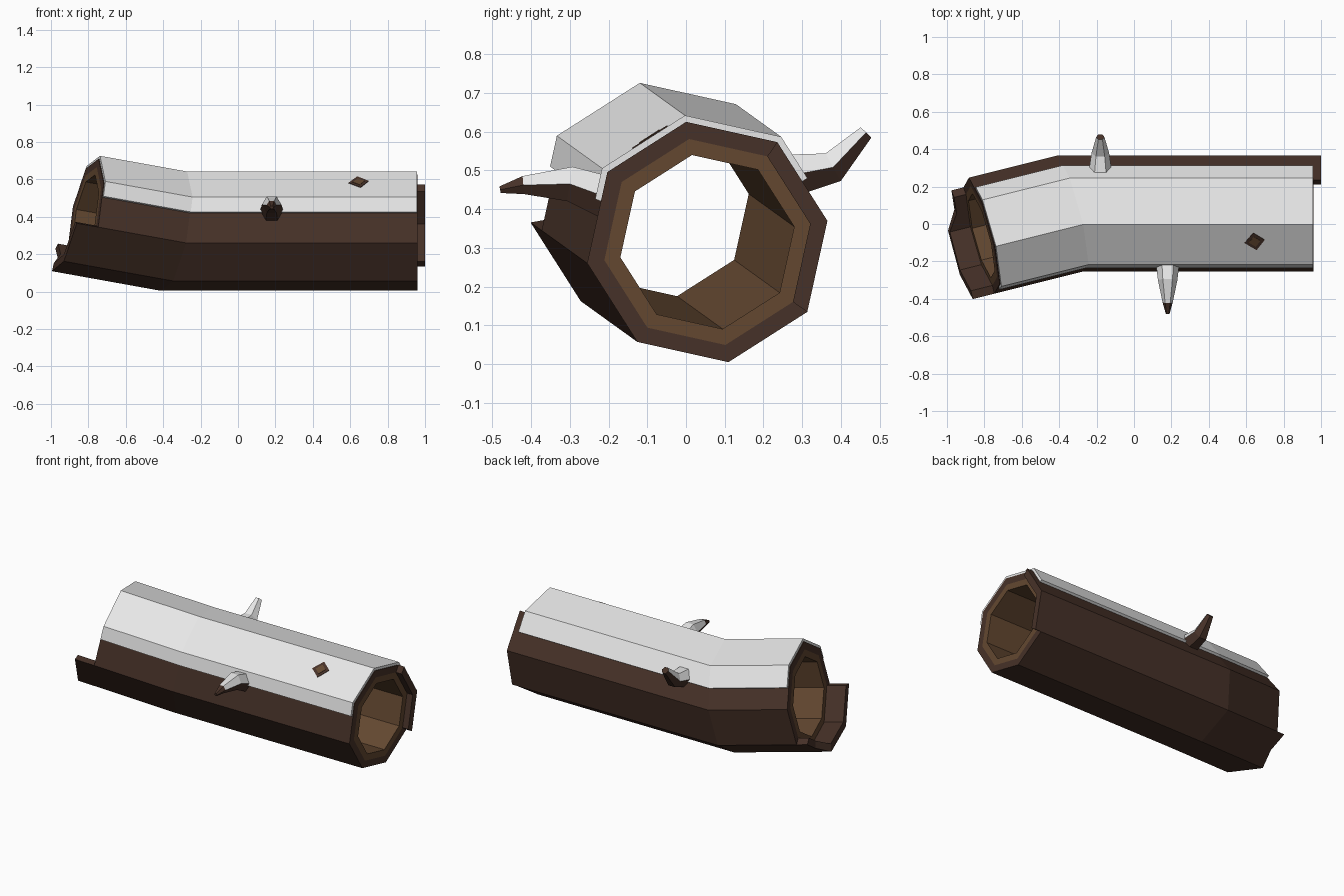
import bpy, bmesh
from math import cos, sin, radians, floor, pi
from mathutils import Vector

cube = bpy.data.objects.get("Cube")
if cube:
    bpy.data.objects.remove(cube, do_unlink=True)


def material(name, rgb):
    m = bpy.data.materials.new(name)
    m.use_nodes = True
    m.diffuse_color = (*rgb, 1)
    bsdf = next(n for n in m.node_tree.nodes if n.type == 'BSDF_PRINCIPLED')
    bsdf.inputs["Base Color"].default_value = (*rgb, 1)
    return m


BARK = material("dark bark", (0.062, 0.031, 0.021))
WOOD = material("inner wood", (0.125, 0.064, 0.030))
SNOW = material("snow", (0.80, 0.80, 0.80))


def finish(name, bm, mats):
    bmesh.ops.remove_doubles(bm, verts=bm.verts, dist=0.0005)
    bmesh.ops.recalc_face_normals(bm, faces=bm.faces)
    mesh = bpy.data.meshes.new(name)
    bm.to_mesh(mesh)
    bm.free()
    for m in mats:
        mesh.materials.append(m)
    obj = bpy.data.objects.new(name, mesh)
    bpy.context.collection.objects.link(obj)
    return obj


# Trunk stations: section centre, lean of the section plane, outward direction
CY, CZ = 0.055, 0.315
BEND_DIR = Vector((-1, -0.25, 0.18))
RIGHT = (Vector((0.96, CY, CZ)), 0, Vector((1, 0, 0)))
BEND = (Vector((-0.345, CY, CZ)), 1, BEND_DIR.normalized())
LEFT = (BEND[0] + BEND_DIR * 0.47, 1, BEND_DIR.normalized())


def corner(k, r):
    a = radians(100 - 45 * k)
    return Vector((r * cos(a), r * sin(a)))


def place(station, k, r, ext=0.0):
    """Point at corner k (fractions lie along a side) of the octagon section."""
    centre, lean, out = station
    i = floor(k)
    p = corner(i, r).lerp(corner(i + 1, r), k - i)
    x = lean * (-0.25 * p.x + 0.18 * p.y)
    return centre + Vector((x, p.x, p.y)) + out * ext


def shell(name, mat, ks, r_in, r_out, stations, start, end, closed=False):
    """Curved slab over corners ks, lofted through stations."""
    bm = bmesh.new()
    grid = []
    for s, st in enumerate(stations):
        exts = start if s == 0 else end if s == len(stations) - 1 else [0] * len(ks)
        grid.append([[bm.verts.new(place(st, k, r, e)) for r in (r_in, r_out)]
                     for k, e in zip(ks, exts)])
    n = len(ks)
    pairs = [(i, (i + 1) % n) for i in range(n if closed else n - 1)]
    for a, b in zip(grid, grid[1:]):
        for i, j in pairs:
            for w in (0, 1):
                bm.faces.new((a[i][w], a[j][w], b[j][w], b[i][w]))
        if not closed:
            for i in (0, n - 1):
                bm.faces.new((a[i][0], a[i][1], b[i][1], b[i][0]))
    for g in (grid[0], grid[-1]):
        for i, j in pairs:
            bm.faces.new((g[i][0], g[i][1], g[j][1], g[j][0]))
    return finish(name, bm, [mat])


# Hollow trunk: bark outside, pale wood inside
TRUNK = [RIGHT, BEND, LEFT]
flush = [0] * 8
shell("bark", BARK, range(8), 0.270, 0.315, TRUNK, flush, flush, True)
shell("inner_wood", WOOD, range(8), 0.228, 0.270, TRUNK, flush, flush, True)

# Broken bark standing out past each end
shell("right_bark_tab", BARK, [1, 2, 3], 0.270, 0.315, [RIGHT, RIGHT],
      [0] * 3, [0.04] * 3)
shell("left_bark_tab", BARK, [3, 3.5, 4, 5, 6], 0.270, 0.315, [LEFT, LEFT],
      [0] * 5, [0.067, 0.065, 0.115, 0.12, 0.12])

# Snow blanket on the upper sides
shell("snow_blanket", SNOW, [-1.32, -1, 0, 1, 1.5], 0.312, 0.332, TRUNK,
      [-0.004] * 5, [-0.004] * 5)


# Branch stubs: tapering six-sided tubes with snow on the upper sides
def branch(name, x, path, snow_sections):
    bm = bmesh.new()
    pts = [Vector((x, y, z)) for y, z, r in path]
    rings = []
    for i, (p, (_, _, r)) in enumerate(zip(pts, path)):
        t = (pts[min(i + 1, len(pts) - 1)] - pts[max(i - 1, 0)]).normalized()
        side = Vector((1, 0, 0))
        up = side.cross(t)
        if up.z < 0:
            up = -up
        rings.append([bm.verts.new(p + side * r * cos(j * pi / 3) + up * r * sin(j * pi / 3))
                      for j in range(6)])
    for s, (a, b) in enumerate(zip(rings, rings[1:])):
        for j in range(6):
            k = (j + 1) % 6
            f = bm.faces.new((a[j], a[k], b[k], b[j]))
            f.material_index = int(j < 3 and s < snow_sections)
    bm.faces.new(rings[0])
    bm.faces.new(rings[-1])
    return finish(name, bm, [BARK, SNOW])


branch("front_branch", 0.18,
       [(-0.19, 0.425, 0.065), (-0.30, 0.465, 0.052), (-0.42, 0.462, 0.027),
        (-0.48, 0.450, 0.010)], 2)
branch("back_branch", -0.18,
       [(0.26, 0.485, 0.065), (0.38, 0.508, 0.047), (0.465, 0.598, 0.022)], 2)


# Knot showing through the snow: a thin four-sided plate with a paler core
def knot(name, mat, size, height):
    bm = bmesh.new()
    normal = Vector((0, -0.54, 0.84))
    along = Vector((1, 0, 0))
    slope = normal.cross(along)
    mid = (place(RIGHT, 0, 0.332) + place(RIGHT, -1, 0.332)) / 2
    base = Vector((0.645, mid.y, mid.z)) + slope * 0.02
    loops = [[bm.verts.new(base + normal * h + size * (along * cos(a) + slope * sin(a)))
              for a in (0.2, 1.7, 3.3, 4.9)] for h in (-0.004, height)]
    for i in range(4):
        j = (i + 1) % 4
        bm.faces.new((loops[0][i], loops[0][j], loops[1][j], loops[1][i]))
    for loop in loops:
        bm.faces.new(loop)
    return finish(name, bm, [mat])


knot("knot_rim", BARK, 0.055, 0.003)
knot("knot_core", WOOD, 0.032, 0.005)
